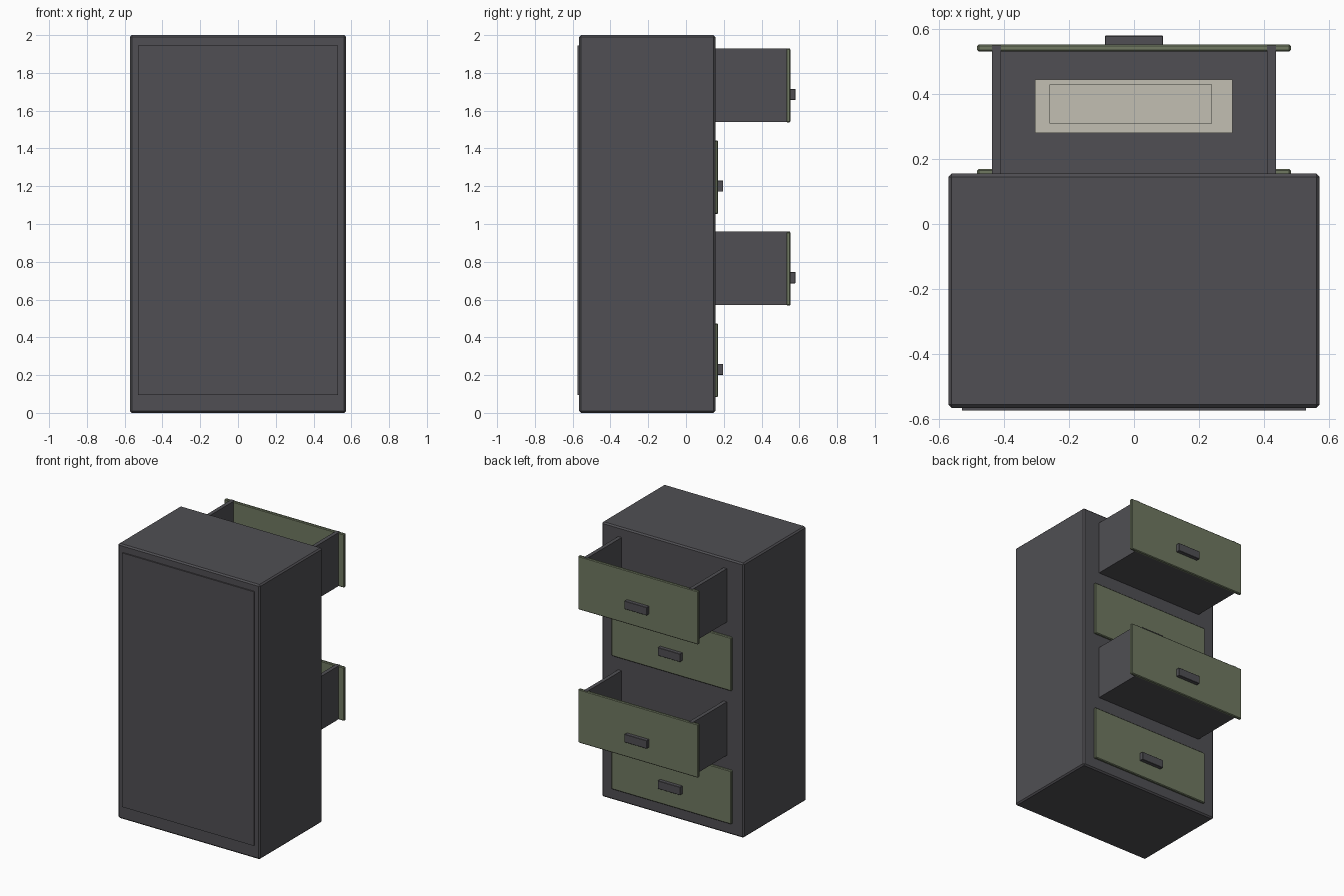
import bpy
import bmesh

cube = bpy.data.objects.get("Cube")
if cube:
    bpy.data.objects.remove(cube, do_unlink=True)


def material(name, rgb):
    m = bpy.data.materials.new(name)
    m.use_nodes = True
    color = (*rgb, 1)
    m.diffuse_color = color
    m.node_tree.nodes["Principled BSDF"].inputs["Base Color"].default_value = color
    return m


grey = material("dark grey metal", (0.08, 0.078, 0.087))
green = material("olive green paint", (0.16, 0.19, 0.12))
cream = material("cream paper", (0.54, 0.52, 0.45))


def box(name, x, y, z, mat, bevel=0):
    """Box from (min, max) ranges, with an optional small chamfer."""
    bm = bmesh.new()
    bmesh.ops.create_cube(bm, size=1)
    for v in bm.verts:
        v.co = [r[0] if c < 0 else r[1] for c, r in zip(v.co, (x, y, z))]
    if bevel:
        bmesh.ops.bevel(bm, geom=bm.edges[:], offset=bevel, segments=1,
                        affect='EDGES', profile=0.5)
    mesh = bpy.data.meshes.new(name)
    bm.to_mesh(mesh)
    bm.free()
    mesh.materials.append(mat)
    ob = bpy.data.objects.new(name, mesh)
    bpy.context.collection.objects.link(ob)
    return ob


# Cabinet shell and its plain rear panel
FRONT = 0.155
box("cabinet_body", (-0.572, 0.572), (-0.566, FRONT), (0, 2), grey, 0.01)
box("rear_panel", (-0.53, 0.53), (-0.575, -0.56), (0.095, 1.945), grey)


def drawer(label, base, opening):
    """Drawer front and handle; an open one also gets a tray and papers."""
    top = base + 0.39
    face = 0.17 + opening
    box(label + "_front", (-0.483, 0.483), (face - 0.022, face),
        (base, top), green, 0.005)
    box(label + "_handle", (-0.09, 0.09), (face - 0.005, face + 0.027),
        (base + 0.118, base + 0.177), grey, 0.002)
    if not opening:
        return
    # Tray sides and floor
    for side, s in (("left", 1), ("right", -1)):
        box(f"{label}_{side}_side", sorted((s * 0.41, s * 0.438)),
            (FRONT - 0.03, face - 0.003), (base + 0.002, top + 0.001), grey)
    box(label + "_floor", (-0.425, 0.425), (FRONT - 0.03, face - 0.01),
        (base + 0.002, base + 0.03), grey)
    # Papers lying in the tray
    box(label + "_folder", (-0.305, 0.303), (0.28, 0.445),
        (base + 0.03, base + 0.05), cream)
    box(label + "_sheet", (-0.26, 0.24), (0.31, 0.43),
        (base + 0.05, base + 0.06), cream)


# Four drawers, alternately closed and open
for i, (label, opening) in enumerate((("bottom_drawer", 0),
                                      ("lower_drawer", 0.383),
                                      ("upper_drawer", 0),
                                      ("top_drawer", 0.383))):
    drawer(label, 0.083 + i * 0.485, opening)
